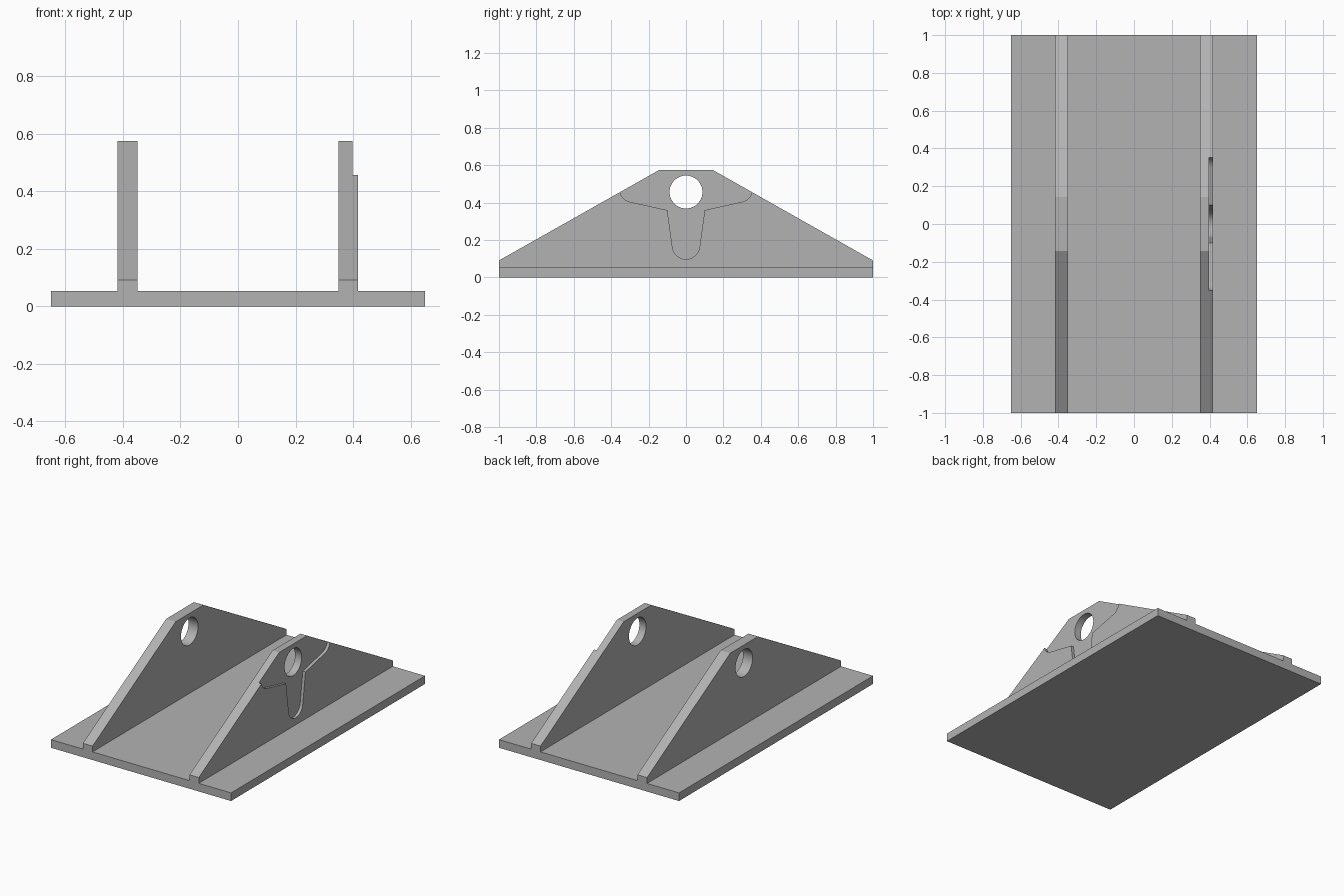
import bpy
import bmesh
from math import cos, sin, radians

if "Cube" in bpy.data.objects:
    bpy.data.objects.remove(bpy.data.objects["Cube"], do_unlink=True)

grey = bpy.data.materials.new("plain_grey")
grey.use_nodes = True
colour = (0.45, 0.45, 0.45, 1)
grey.diffuse_color = colour
grey.node_tree.nodes["Principled BSDF"].inputs["Base Color"].default_value = colour

BASE_TOP = 0.053
HOLE_Z, HOLE_R = 0.457, 0.088


def arc(cy, cz, r, start, end, steps):
    """Points (y, z) along an arc, angles in degrees."""
    angles = [radians(start + (end - start) * i / steps) for i in range(steps + 1)]
    return [(cy + r * cos(a), cz + r * sin(a)) for a in angles]


def extrude_profile(name, profile, x0, x1):
    """Solid from a (y, z) outline, running from x0 to x1."""
    bm = bmesh.new()
    face = bm.faces.new([bm.verts.new((x0, y, z)) for y, z in profile])
    new = bmesh.ops.extrude_face_region(bm, geom=[face])["geom"]
    for v in new:
        if isinstance(v, bmesh.types.BMVert):
            v.co.x = x1
    bmesh.ops.recalc_face_normals(bm, faces=bm.faces)
    mesh = bpy.data.meshes.new(name)
    bm.to_mesh(mesh)
    bm.free()
    mesh.materials.append(grey)
    obj = bpy.data.objects.new(name, mesh)
    bpy.context.collection.objects.link(obj)
    return obj


def cut(obj, profile, x0, x1):
    """Remove an extruded outline from obj."""
    cutter = extrude_profile("cutter", profile, x0, x1)
    cutter.hide_render = True
    mod = obj.modifiers.new("cut", "BOOLEAN")
    mod.operation, mod.solver, mod.object = "DIFFERENCE", "EXACT", cutter
    bpy.context.view_layer.objects.active = obj
    bpy.ops.object.modifier_apply(modifier=mod.name)
    bpy.data.objects.remove(cutter, do_unlink=True)


# Flat base
base = [(-1, 0), (1, 0), (1, BASE_TOP), (-1, BASE_TOP)]
extrude_profile("base_plate", base, -0.65, 0.65)

# Two upright side plates with a sloped outline and a round hole
side = [(-1, BASE_TOP), (1, BASE_TOP), (1, 0.091), (0.143, 0.575), (-0.143, 0.575), (-1, 0.091)]
hole = arc(0, HOLE_Z, HOLE_R, 0, 360, 64)[:-1]
right_plate = extrude_profile("right_side_plate", side, -0.419, -0.35)
left_plate = extrude_profile("left_side_plate", side, 0.35, 0.417)

# Shallow recess on the outer face of the left plate, open at the top
half = arc(-0.285, 0.473, 0.07, 194, 257, 12) + [(-0.1, 0.36)] + arc(0, 0.171, 0.073, 188, 270, 14)
half = [(-0.353, 0.7)] + half
recess = half + [(-y, z) for y, z in reversed(half[:-1])]
cut(left_plate, recess, 0.398, 0.5)

for plate, x in ((right_plate, -0.385), (left_plate, 0.385)):
    cut(plate, hole, x - 0.1, x + 0.1)
    bpy.ops.object.select_all(action="DESELECT")
    plate.select_set(True)
    bpy.context.view_layer.objects.active = plate
    bpy.ops.object.shade_smooth_by_angle(angle=radians(25))
